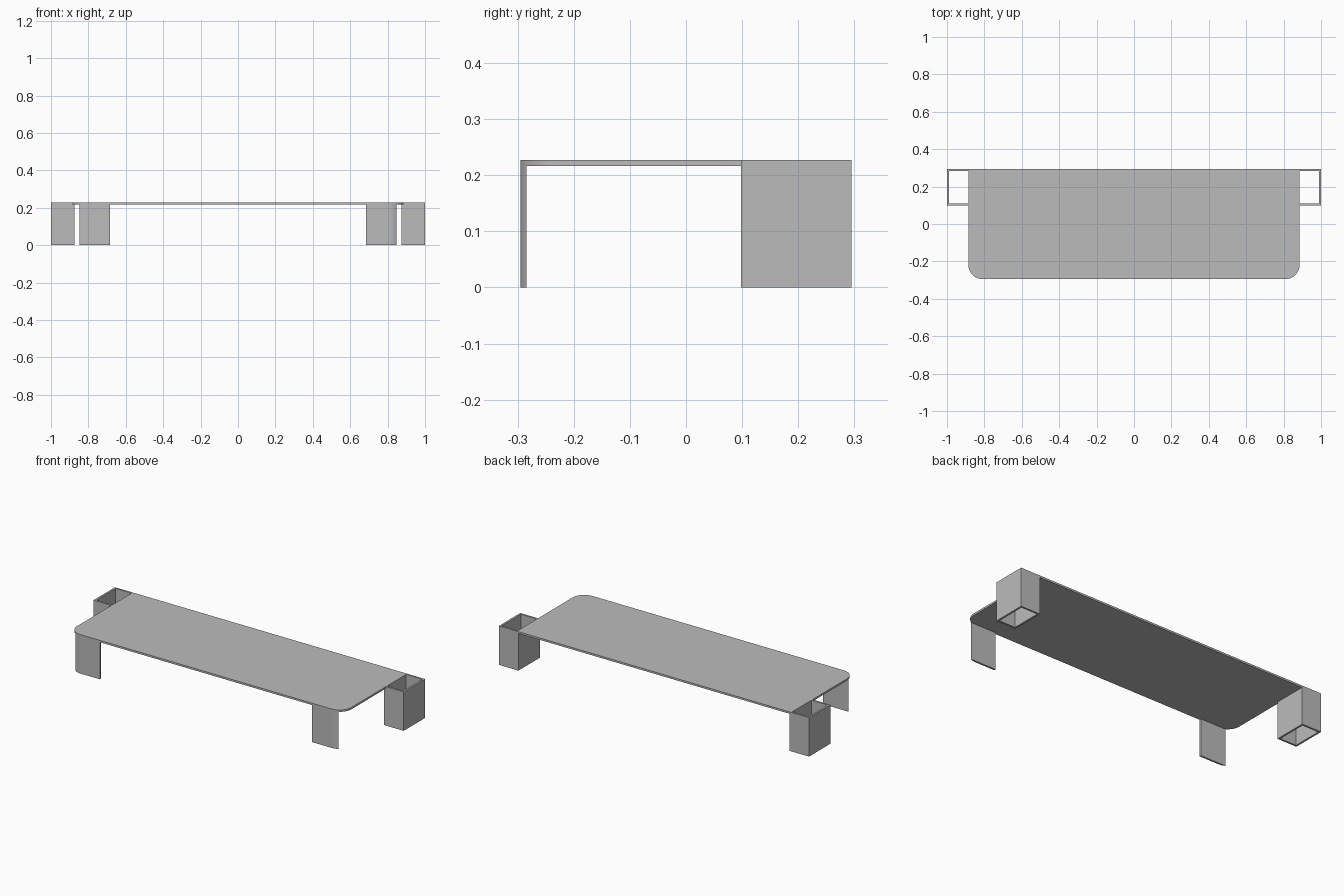
import bpy
import bmesh
from math import sin, cos, acos, pi

cube = bpy.data.objects.get("Cube")
if cube:
    bpy.data.objects.remove(cube)

HALF_X, HALF_Y, HEIGHT = 0.885, 0.295, 0.227
T = 0.011          # sheet thickness
RADIUS = 0.076     # front corner rounding
BOX_IN, BOX_FRONT = HALF_X - T, 0.098
LEG_IN = 0.685

grey = bpy.data.materials.new("Grey")
grey.use_nodes = True
colour = (0.5, 0.5, 0.5, 1)
grey.diffuse_color = colour
grey.node_tree.nodes["Principled BSDF"].inputs["Base Color"].default_value = colour


def finish(name, bm):
    bmesh.ops.recalc_face_normals(bm, faces=bm.faces)
    mesh = bpy.data.meshes.new(name)
    bm.to_mesh(mesh)
    bm.free()
    mesh.materials.append(grey)
    obj = bpy.data.objects.new(name, mesh)
    bpy.context.collection.objects.link(obj)
    bpy.ops.object.select_all(action="DESELECT")
    obj.select_set(True)
    bpy.context.view_layer.objects.active = obj
    bpy.ops.object.shade_smooth_by_angle(angle=pi / 6)


def prism(name, outline, z0, z1):
    """Extrude a plan outline between two heights."""
    bm = bmesh.new()
    face = bm.faces.new([bm.verts.new((x, y, z0)) for x, y in outline])
    top = bmesh.ops.extrude_face_region(bm, geom=[face])["geom"]
    verts = [v for v in top if isinstance(v, bmesh.types.BMVert)]
    bmesh.ops.translate(bm, vec=(0, 0, z1 - z0), verts=verts)
    finish(name, bm)


def tube(name, x0, x1, y0, y1, z1):
    """Rectangular tube, open at top and bottom."""
    bm = bmesh.new()
    rings = []
    for inset, z in ((0, 0), (0, z1), (T, z1), (T, 0)):
        a, b, c, d = x0 + inset, x1 - inset, y0 + inset, y1 - inset
        rings.append([bm.verts.new((x, y, z)) for x, y in ((a, c), (b, c), (b, d), (a, d))])
    for i in range(4):
        r, s = rings[i], rings[(i + 1) % 4]
        for j in range(4):
            k = (j + 1) % 4
            bm.faces.new((r[j], r[k], s[k], s[j]))
    finish(name, bm)


def corner(sweep, steps):
    """Rounded front left corner, from the front edge round to the side."""
    cx, cy = HALF_X - RADIUS, RADIUS - HALF_Y
    angles = [sweep * i / steps for i in range(steps + 1)]
    return [(cx + RADIUS * sin(a), cy - RADIUS * cos(a)) for a in angles]


# Shelf top, rounded at the front and notched around the rear box legs
half = corner(pi / 2, 16) + [(HALF_X, BOX_FRONT), (BOX_IN, BOX_FRONT), (BOX_IN, HALF_Y)]
prism("shelf_top", half + [(-x, y) for x, y in reversed(half)], HEIGHT - T, HEIGHT)

# Front legs follow the rounded edge and taper out along it
leg = [(LEG_IN, T - HALF_Y), (LEG_IN, -HALF_Y)] + corner(acos(1 - T / RADIUS), 8)
for side, s in (("left", 1), ("right", -1)):
    prism("front_leg_" + side, [(s * x, y) for x, y in leg], 0, HEIGHT - T)
    x0, x1 = sorted((s * BOX_IN, s))
    tube("rear_box_leg_" + side, x0, x1, BOX_FRONT, HALF_Y, HEIGHT)
